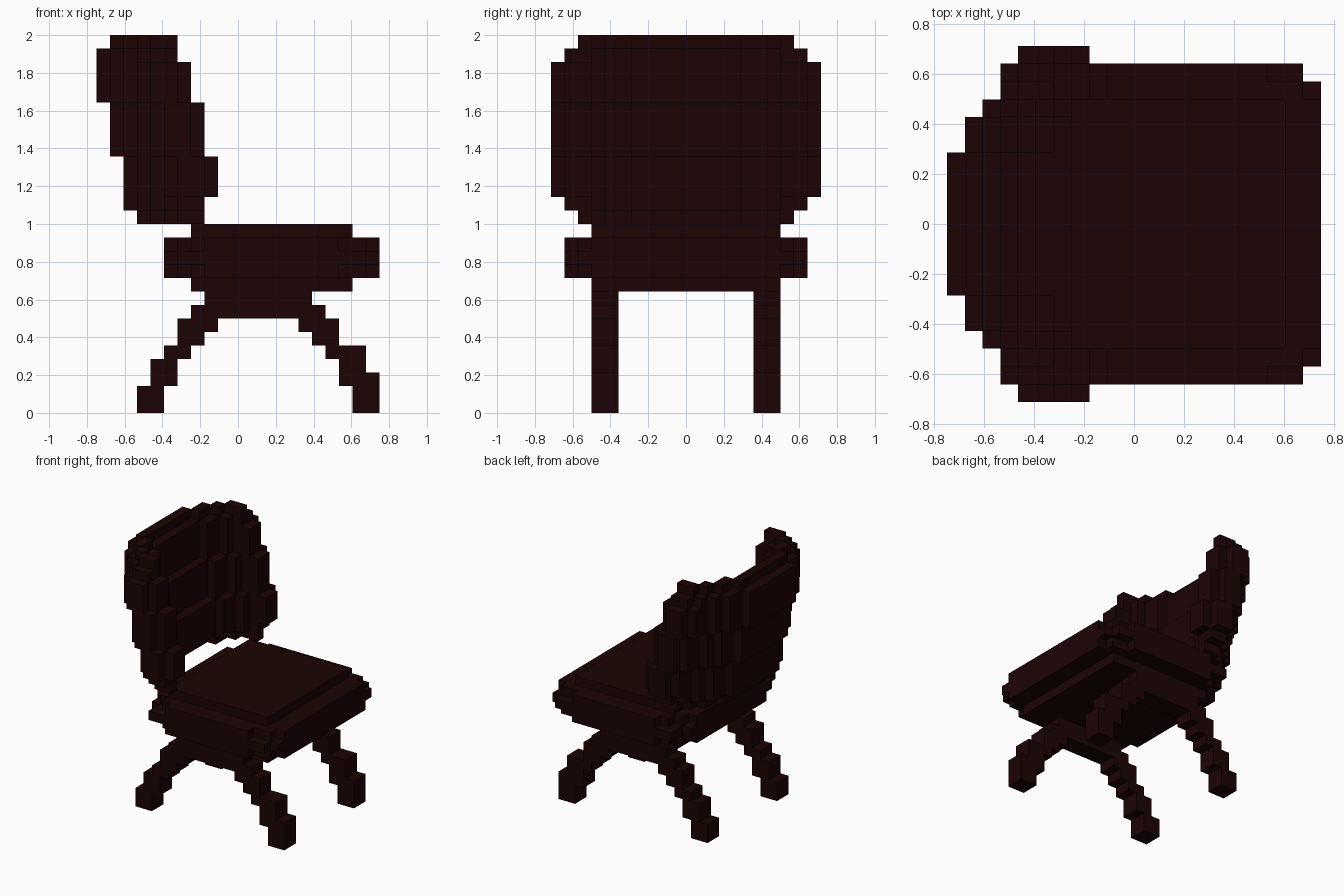
import bpy
import bmesh
from mathutils import Vector

default_cube = bpy.data.objects.get("Cube")
if default_cube:
    bpy.data.objects.remove(default_cube, do_unlink=True)

UNIT = 2 / 28      # edge of one block
X_START = -0.75    # x position of block column zero

# Material
wood = bpy.data.materials.new("dark brown wood")
wood.use_nodes = True
colour = (0.0115, 0.0012, 0.0011, 1)
wood.diffuse_color = colour
shader = wood.node_tree.nodes["Principled BSDF"]
shader.inputs["Base Color"].default_value = colour
shader.inputs["Roughness"].default_value = 0.9


def box(x_range, y_range, z_range):
    """Cells of a block-aligned box."""
    return {(x, y, z) for x in range(*x_range)
            for y in range(*y_range) for z in range(*z_range)}


def mirrored(cells):
    """Cells together with their reflection across y = 0."""
    return cells | {(x, -1 - y, z) for x, y, z in cells}


def build(name, cells):
    """Make one object from the exposed faces of the cells, merged when flat."""
    bm = bmesh.new()
    corners = {}

    def corner(point):
        key = tuple(point)
        if key not in corners:
            x, y, z = point
            corners[key] = bm.verts.new((X_START + x * UNIT, y * UNIT, z * UNIT))
        return corners[key]

    for cell in cells:
        for axis in range(3):
            for side in (0, 1):
                step = [0, 0, 0]
                step[axis] = 2 * side - 1
                if tuple(c + s for c, s in zip(cell, step)) in cells:
                    continue
                u, v, base = [0, 0, 0], [0, 0, 0], list(cell)
                u[(axis + 1) % 3] = 1
                v[(axis + 2) % 3] = 1
                base[axis] += side
                b, u, v = Vector(base), Vector(u), Vector(v)
                ring = [b, b + u, b + u + v, b + v]
                if side == 0:
                    ring.reverse()
                bm.faces.new([corner([round(c) for c in p]) for p in ring])
    bmesh.ops.dissolve_limit(bm, angle_limit=0.01, verts=bm.verts, edges=bm.edges)
    mesh = bpy.data.meshes.new(name)
    bm.to_mesh(mesh)
    bm.free()
    mesh.materials.append(wood)
    obj = bpy.data.objects.new(name, mesh)
    bpy.context.collection.objects.link(obj)


# Seat: layered pad with stepped corners, plus inset cushion and underside
seat = set()
for z in (10, 11, 12):
    cut = 0 if z == 11 else 1
    layer = (z, z + 1)
    seat |= box((6 + 2 * cut, 20 - 2 * cut), (0, 9), layer)
    seat |= box((6 + cut, 20), (0, 8), layer)
    seat |= box((5 + cut, 20), (0, 7), layer)
    seat |= box((5, 20), (0, 6), layer)
    seat |= box((20, 21), (0, 8 - cut), layer)
build("seat", mirrored(seat))
build("seat_cushion", mirrored(box((7, 19), (0, 7), (13, 14))))
build("seat_underside", mirrored(box((7, 19), (0, 7), (9, 10))))

# Backrest: curved shell leaning back in three bands, with a rounded rim
# Strips run from the middle outwards: (inner, outer, back edge, front edge)
shell = [(0, 4, 0, 3), (4, 6, 1, 4), (6, 7, 2, 5), (7, 8, 3, 7),
         (8, 9, 3, 7), (9, 10, 4, 6)]
half_widths = {14: 8, 15: 9, 26: 9, 27: 8}
backrest = set()
for z in range(14, 28):
    lean = 2 if z < 19 else 1 if z < 23 else 0
    width = half_widths.get(z, 10)
    for inner, outer, back, front in shell:
        if outer > width:
            continue
        back_rim = width == 8 or (width == 9 and outer == 9)
        front_rim = width == 8 or (width == 9 and outer >= 8)
        backrest |= box((back + lean + back_rim, front + lean - front_rim),
                        (inner, outer), (z, z + 1))
build("backrest", mirrored(backrest))

# Legs: stepped and splayed, as (bottom, top, back edge, front edge)
rear_steps = [(0, 2, 3, 5), (2, 4, 4, 6), (4, 5, 5, 7), (5, 6, 6, 8),
              (6, 7, 6, 9), (7, 8, 7, 8)]
front_steps = [(0, 2, 19, 21), (2, 3, 18, 21), (3, 4, 18, 20), (4, 5, 17, 20),
               (5, 6, 16, 18), (6, 7, 15, 18), (7, 8, 16, 17)]
for side, y_range in (("left", (5, 7)), ("right", (-7, -5))):
    for place, steps in (("rear", rear_steps), ("front", front_steps)):
        leg = set()
        for low, high, back, front in steps:
            leg |= box((back, front), y_range, (low, high))
        build(f"{place}_leg_{side}", leg)
    # Rail joining the two legs under the seat
    build(f"leg_rail_{side}", box((8, 16), y_range, (7, 9)))
